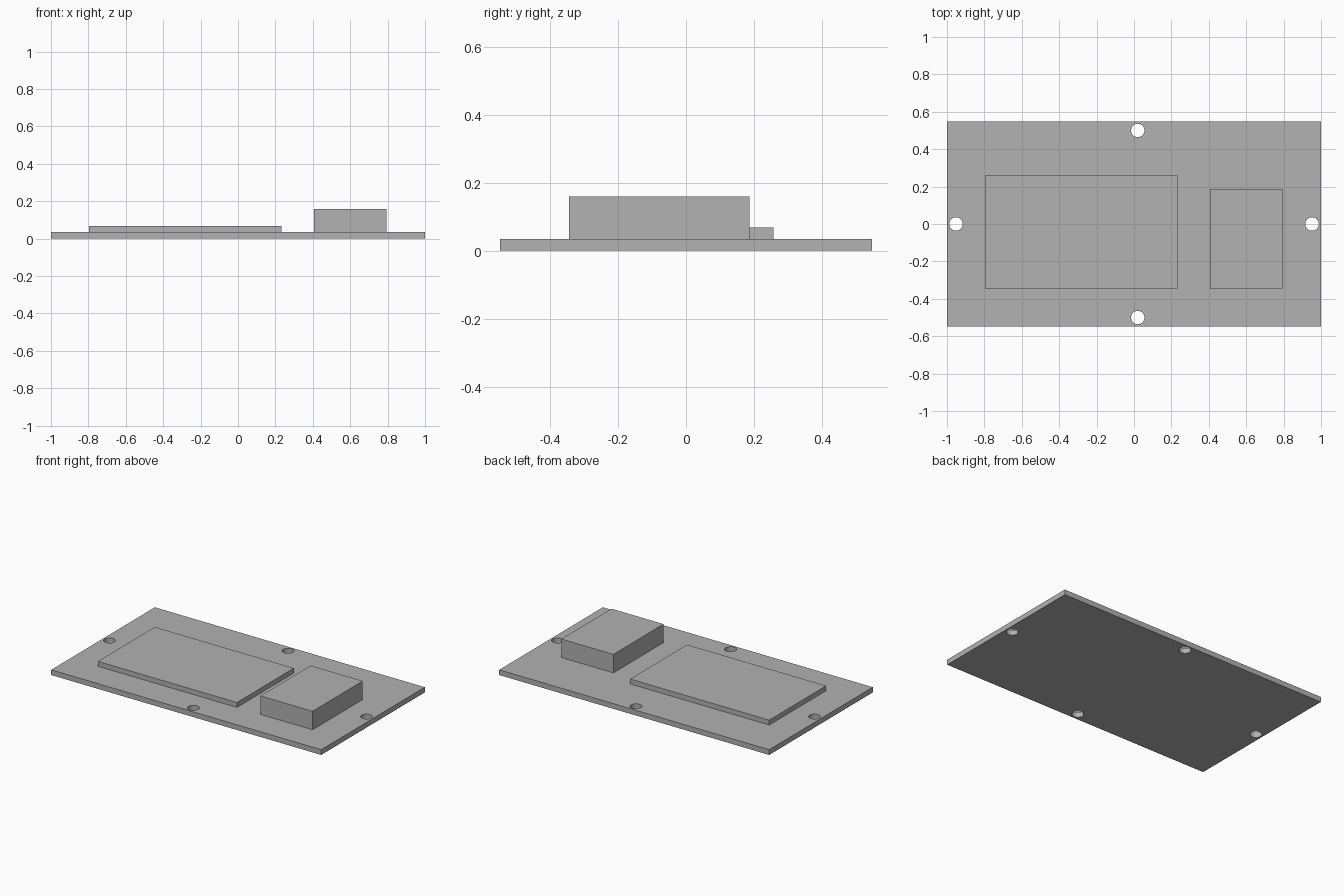
import bpy

if "Cube" in bpy.data.objects:
    bpy.data.objects.remove(bpy.data.objects["Cube"])

PLATE_TOP = 0.035

grey = bpy.data.materials.new("grey")
grey.diffuse_color = (0.445, 0.445, 0.445, 1)
grey.use_nodes = True
grey.node_tree.nodes["Principled BSDF"].inputs["Base Color"].default_value = grey.diffuse_color


def box(name, x, y, z):
    """Box spanning the given (min, max) ranges."""
    spans = (x, y, z)
    bpy.ops.mesh.primitive_cube_add(size=1, location=[(a + b) / 2 for a, b in spans])
    ob = bpy.context.object
    ob.name = name
    ob.scale = [b - a for a, b in spans]
    bpy.ops.object.transform_apply(location=False, rotation=False, scale=True)
    ob.data.materials.append(grey)
    return ob


# Base plate and the two raised blocks
plate = box("base_plate", (-1, 1), (-0.548, 0.548), (0, PLATE_TOP))
box("low_block", (-0.797, 0.233), (-0.344, 0.258), (PLATE_TOP, 0.068))
box("tall_block", (0.407, 0.793), (-0.344, 0.187), (PLATE_TOP, 0.159))

# Screw holes through the plate, one near each edge
for x, y in ((-0.952, 0), (0.952, 0), (0.02, -0.5), (0.02, 0.5)):
    bpy.ops.mesh.primitive_cylinder_add(vertices=32, radius=0.036, depth=0.2,
                                        location=(x, y, PLATE_TOP / 2))
    cutter = bpy.context.object
    cutter.name = "hole_cutter"
    cutter.hide_render = True
    cutter.data.materials.append(grey)
    cut = plate.modifiers.new("hole", 'BOOLEAN')
    cut.operation = 'DIFFERENCE'
    cut.solver = 'EXACT'
    cut.object = cutter
    bpy.ops.object.select_all(action='DESELECT')
    plate.select_set(True)
    bpy.context.view_layer.objects.active = plate
    bpy.ops.object.modifier_apply(modifier=cut.name)
    bpy.data.objects.remove(cutter)

# Round hole walls, crisp plate edges
bpy.ops.object.shade_smooth_by_angle()
